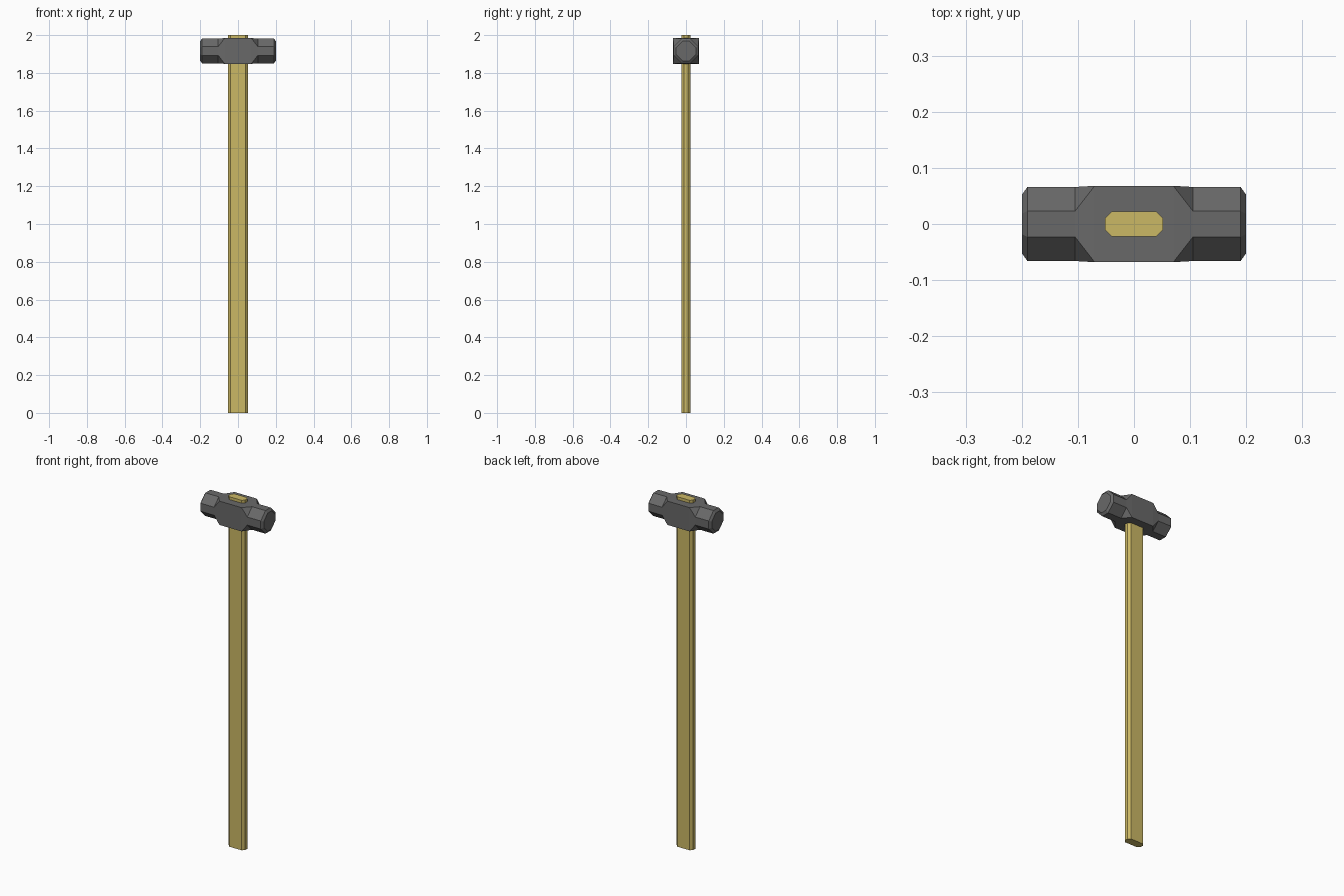
import bpy
import bmesh
from mathutils import Matrix, Vector

cube = bpy.data.objects.get("Cube")
if cube:
    bpy.data.objects.remove(cube, do_unlink=True)


def make_material(name, colour):
    mat = bpy.data.materials.new(name)
    mat.use_nodes = True
    mat.diffuse_color = colour
    bsdf = next(n for n in mat.node_tree.nodes if n.type == 'BSDF_PRINCIPLED')
    bsdf.inputs["Base Color"].default_value = colour
    return mat


def octagon(a, b, cut):
    """Rectangle of half sizes a, b with its corners cut off."""
    quarter = [(a, b - cut), (a - cut, b)]
    half = quarter + [(-u, v) for u, v in reversed(quarter)]
    return half + [(-u, -v) for u, v in half]


def loft(name, sections, mat, matrix=Matrix()):
    """Skin octagonal sections (height, half a, half b, cut) stacked along z."""
    bm = bmesh.new()
    rings = [[bm.verts.new(matrix @ Vector((u, v, h))) for u, v in octagon(a, b, cut)]
             for h, a, b, cut in sections]
    for low, high in zip(rings, rings[1:]):
        for i in range(len(low)):
            j = (i + 1) % len(low)
            bm.faces.new((low[i], low[j], high[j], high[i]))
    bm.faces.new(rings[0][::-1])
    bm.faces.new(rings[-1])
    # Sections with no cut collapse to squares, leaving triangular facets
    bmesh.ops.remove_doubles(bm, verts=bm.verts[:], dist=0.0001)
    bmesh.ops.recalc_face_normals(bm, faces=bm.faces[:])
    mesh = bpy.data.meshes.new(name)
    bm.to_mesh(mesh)
    bm.free()
    mesh.materials.append(mat)
    obj = bpy.data.objects.new(name, mesh)
    bpy.context.collection.objects.link(obj)
    return obj


wood = make_material("pale wood", (0.60, 0.48, 0.13, 1))
steel = make_material("dark steel", (0.14, 0.14, 0.14, 1))

# Handle: flat bar with chamfered corners, showing above the head
loft("handle", [(0, 0.052, 0.0225, 0.013), (2, 0.052, 0.0225, 0.013)], wood)

# Head: square middle, octagonal ends with a bevelled striking face
half = [(0.07, 0.068, 0.068, 0), (0.105, 0.066, 0.066, 0.043),
        (0.19, 0.066, 0.066, 0.043), (0.2, 0.052, 0.052, 0.034)]
sections = [(-h, a, b, c) for h, a, b, c in reversed(half)] + half
along_x = Matrix.Translation((0, 0, 1.916)) @ Matrix.Rotation(1.5707963, 4, 'Y')
loft("hammer_head", sections, steel, along_x)
